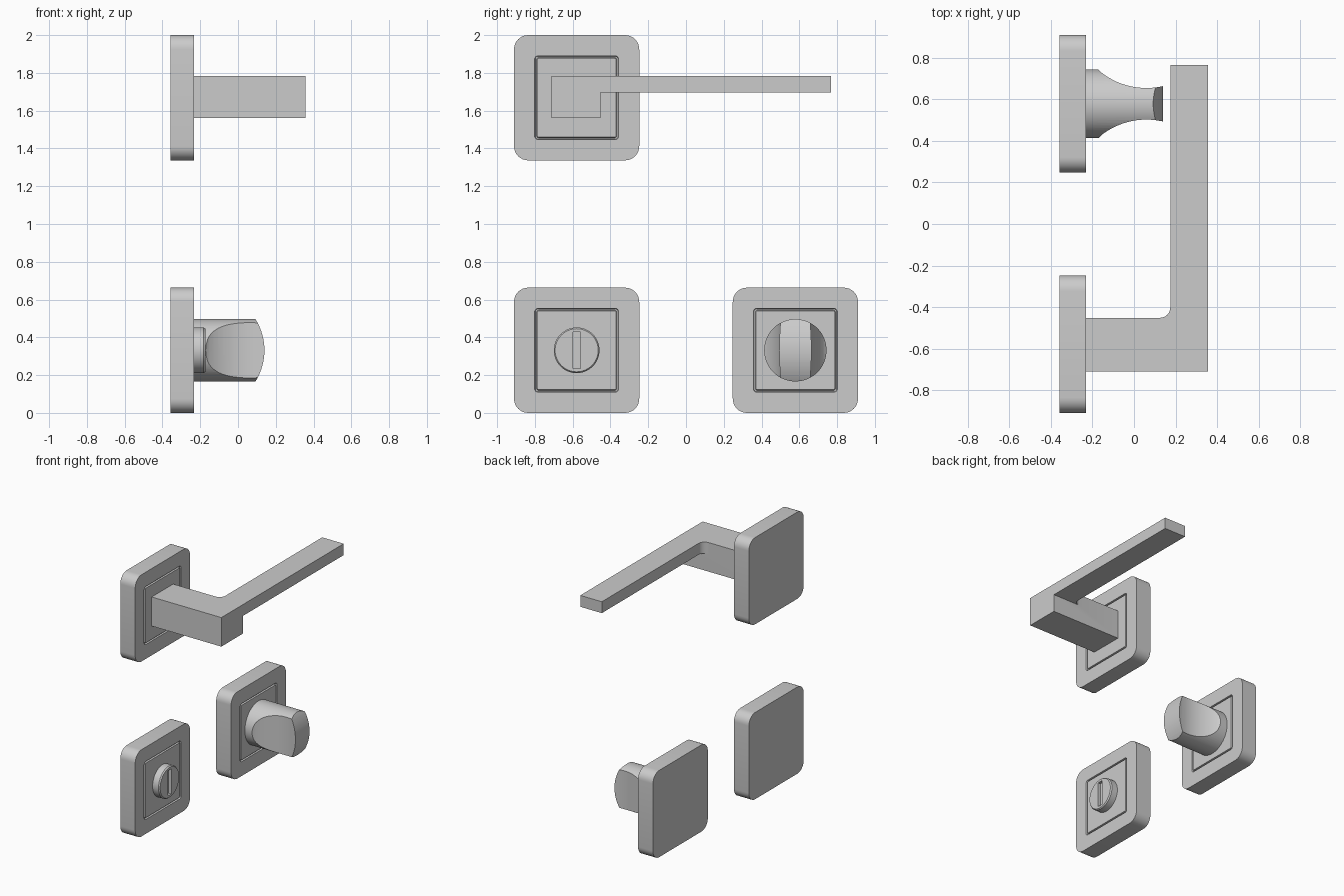
import bpy, bmesh, math
from mathutils import Vector

if "Cube" in bpy.data.objects:
    bpy.data.objects.remove(bpy.data.objects["Cube"])

BACK, FRONT = -0.358, -0.232      # plate thickness along x
Y, LOW, HIGH = 0.579, 0.3315, 1.6685   # plate centres


def finish(name, bm):
    bmesh.ops.remove_doubles(bm, verts=bm.verts, dist=1e-5)
    bmesh.ops.recalc_face_normals(bm, faces=bm.faces)
    me = bpy.data.meshes.new(name)
    bm.to_mesh(me)
    bm.free()
    ob = bpy.data.objects.new(name, me)
    bpy.context.collection.objects.link(ob)
    smooth(ob)
    return ob


def smooth(ob):
    for p in ob.data.polygons:
        p.use_smooth = True
    ob.data.set_sharp_from_angle(angle=math.radians(25))


def rounded_loop(half, r, n):
    """Rounded square outline; r == half gives a circle."""
    pts = []
    for q in range(4):
        mid = math.pi / 4 + q * math.pi / 2
        cy = math.copysign(half - r, math.cos(mid))
        cz = math.copysign(half - r, math.sin(mid))
        for i in range(n + 1):
            a = (q + i / n) * math.pi / 2
            pts.append((cy + r * math.cos(a), cz + r * math.sin(a)))
    return pts


def loft(name, sections, cy, cz, n=8):
    """Skin rounded sections (x, half, radius) along x and cap both ends."""
    bm = bmesh.new()
    rings = [[bm.verts.new((x, cy + y, cz + z)) for y, z in rounded_loop(h, r, n)]
             for x, h, r in sections]
    for a, b in zip(rings, rings[1:]):
        for i in range(len(a)):
            j = (i + 1) % len(a)
            bm.faces.new((a[i], a[j], b[j], b[i]))
    bm.faces.new(rings[0])
    bm.faces.new(rings[-1])
    return finish(name, bm)


def prism(name, pts, lo, hi, axis="z"):
    """Extrude an outline: (x, y) along z, or (x, z) along y."""
    bm = bmesh.new()
    put = (lambda u, v, w: (u, v, w)) if axis == "z" else (lambda u, v, w: (u, w, v))
    face = bm.faces.new([bm.verts.new(put(u, v, lo)) for u, v in pts])
    ext = bmesh.ops.extrude_face_region(bm, geom=[face])["geom"]
    step = Vector(put(0, 0, hi - lo))
    bmesh.ops.translate(bm, vec=step, verts=[g for g in ext if isinstance(g, bmesh.types.BMVert)])
    return finish(name, bm)


def combine(ob, tool, operation):
    mod = ob.modifiers.new("cut", "BOOLEAN")
    mod.operation, mod.object, mod.solver = operation, tool, "EXACT"
    bpy.context.view_layer.update()
    me = bpy.data.meshes.new_from_object(ob.evaluated_get(bpy.context.evaluated_depsgraph_get()))
    ob.modifiers.clear()
    ob.data = me
    bpy.data.objects.remove(tool)
    smooth(ob)


# Square rose plates with a fine square groove
for name, y, z in (("handle_plate", -Y, HIGH), ("slot_plate", -Y, LOW), ("knob_plate", Y, LOW)):
    loft(name, [(BACK, 0.3315, 0.075), (FRONT, 0.3315, 0.075),
                (FRONT, 0.222, 0.018), (FRONT - 0.012, 0.219, 0.015),
                (FRONT - 0.012, 0.212, 0.010), (FRONT, 0.209, 0.008)], y, z)

# Lever handle: deep square neck, thin arm with a filleted inner corner
x_end, neck_y = 0.357, -0.452
r, arm_x = 0.05, 0.175
neck = prism("lever_handle", [(FRONT, -0.711), (x_end, -0.711), (x_end, neck_y), (FRONT, neck_y)],
             1.561, 1.783)
fillet = [(arm_x - r + r * math.cos(a), neck_y + r + r * math.sin(a))
          for a in (-math.pi / 2 * i / 8 for i in range(9))]
arm = prism("arm", [(x_end, neck_y), (x_end, 0.767), (arm_x, 0.767)] + fillet, 1.696, 1.783)
combine(neck, arm, "UNION")

# Emergency release button with a slot
button = loft("release_button", [(FRONT, 0.121, 0.121), (-0.182, 0.121, 0.121),
                                 (-0.173, 0.114, 0.114)], -Y, LOW, 14)
slot = prism("slot", [(-0.195, -Y - 0.02), (-0.1, -Y - 0.02), (-0.1, -Y + 0.02), (-0.195, -Y + 0.02)],
             LOW - 0.096, LOW + 0.096)
combine(button, slot, "DIFFERENCE")

# Turn knob: round bar pinched by two concave sides, with a curved end
knob = loft("turn_knob", [(FRONT, 0.165, 0.165), (0.25, 0.165, 0.165)], Y, LOW, 16)
R, cx = 0.354, 0.06
side = []
for i in range(21):
    x = -0.178 + (0.3 + 0.178) * i / 20
    side.append((x, 0.076 + R - math.sqrt(R * R - (x - cx) ** 2)))
side = [(-0.4, 0.3), (-0.2, 0.3), (-0.178, 0.172)] + side[1:]
outline = [(x, Y + y) for x, y in side] + [(x, Y - y) for x, y in reversed(side)]
combine(knob, prism("pinch", outline, LOW - 0.3, LOW + 0.3), "INTERSECT")
R = 0.31
dome = [(0.14 - R + R * math.cos(a), LOW + R * math.sin(a))
        for a in (math.radians(-45 + 90 * i / 24) for i in range(25))]
dome = [(-0.4, dome[0][1])] + dome + [(-0.4, dome[-1][1])]
combine(knob, prism("dome", dome, Y - 0.3, Y + 0.3, "y"), "INTERSECT")
